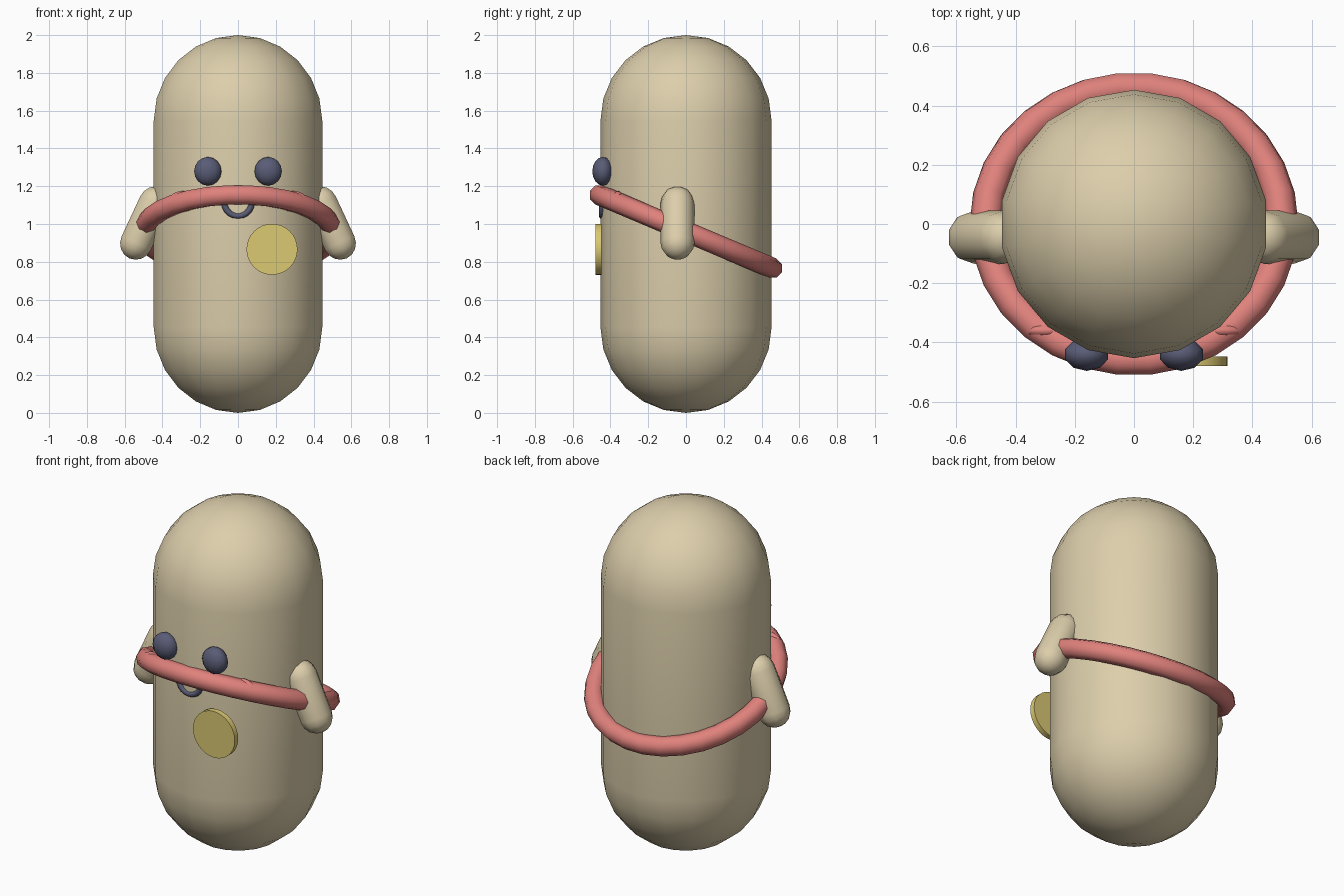
import bpy
import bmesh
from math import cos, sin, pi, radians
from mathutils import Vector, Matrix

if "Cube" in bpy.data.objects:
    bpy.data.objects.remove(bpy.data.objects["Cube"])


def material(name, rgb):
    m = bpy.data.materials.new(name)
    m.use_nodes = True
    m.diffuse_color = (*rgb, 1)
    m.node_tree.nodes["Principled BSDF"].inputs["Base Color"].default_value = (*rgb, 1)
    return m


SAND = material("sand", (0.72, 0.62, 0.41))
CORAL = material("coral", (0.74, 0.22, 0.20))
NAVY = material("navy", (0.10, 0.107, 0.18))
GOLD = material("gold", (0.71, 0.58, 0.17))


def finish(name, mat, angle=50):
    ob = bpy.context.object
    ob.name = ob.data.name = name
    ob.data.materials.append(mat)
    bpy.ops.object.shade_smooth_by_angle(angle=radians(angle))
    return ob


def capsule(name, low, high, radius, sides, rings, mat):
    """Spin a rounded profile around the line from low to high."""
    low, high = Vector(low), Vector(high)
    half = (high - low).length / 2
    profile = []
    for end in (-1, 1):
        for i in range(rings + 1):
            a = (i / rings - (end < 0)) * pi / 2
            profile.append(Vector((0, radius * cos(a), end * half + radius * sin(a))))
    bm = bmesh.new()
    verts = [bm.verts.new(p) for p in profile]
    edges = [bm.edges.new(pair) for pair in zip(verts, verts[1:])]
    bmesh.ops.spin(bm, geom=verts + edges, cent=(0, 0, 0), axis=(0, 0, 1),
                   angle=2 * pi, steps=sides)
    bmesh.ops.remove_doubles(bm, verts=bm.verts, dist=0.0005)
    bmesh.ops.recalc_face_normals(bm, faces=bm.faces)
    # Tilt in the xz plane and place at the midpoint
    d = (high - low).normalized()
    tilt = Matrix.Rotation(math_angle(d), 4, "Y")
    bm.transform(Matrix.Translation((low + high) / 2) @ tilt)
    mesh = bpy.data.meshes.new(name)
    bm.to_mesh(mesh)
    bm.free()
    ob = bpy.data.objects.new(name, mesh)
    bpy.context.collection.objects.link(ob)
    bpy.ops.object.select_all(action="DESELECT")
    ob.select_set(True)
    bpy.context.view_layer.objects.active = ob
    return finish(name, mat)


def math_angle(d):
    return Vector((d.z, d.x)).angle_signed(Vector((1, 0)))


def ellipsoid(name, loc, size, sides, rings, mat):
    bpy.ops.mesh.primitive_uv_sphere_add(segments=sides, ring_count=rings, radius=1, location=loc)
    bpy.context.object.scale = size
    return finish(name, mat, 80)


# Pill-shaped body
capsule("body", (0, 0, 0.453), (0, 0, 1.547), 0.453, 18, 6, SAND)

# Arms, eyes and cheeks on both sides
for side, s in (("left", 1), ("right", -1)):
    capsule(side + "_arm", (s * 0.538, -0.045, 0.90), (s * 0.44, -0.045, 1.11), 0.09, 10, 4, SAND)
    ellipsoid(side + "_eye", (s * 0.16, -0.44, 1.279), (0.076, 0.056, 0.076), 10, 8, NAVY)
    ellipsoid(side + "_cheek", (s * 0.29, -0.36, 1.12), (0.08, 0.03, 0.055), 12, 8, CORAL)

# Tilted hoop, high at the front
bpy.ops.mesh.primitive_torus_add(major_segments=30, minor_segments=8, major_radius=0.5,
                                 minor_radius=0.055, location=(0, 0, 0.96),
                                 rotation=(-0.4, 0, 0))
finish("hoop", CORAL, 60)

# Round mouth behind the hoop
bpy.ops.mesh.primitive_torus_add(major_segments=20, minor_segments=8, major_radius=0.073,
                                 minor_radius=0.016, location=(0, -0.445, 1.115),
                                 rotation=(pi / 2, 0, 0))
finish("mouth", NAVY, 60)

# Disc badge on the chest
bpy.ops.mesh.primitive_cylinder_add(vertices=32, radius=0.135, depth=0.032,
                                    location=(0.18, -0.464, 0.866), rotation=(pi / 2, 0, 0))
finish("badge", GOLD, 40)
